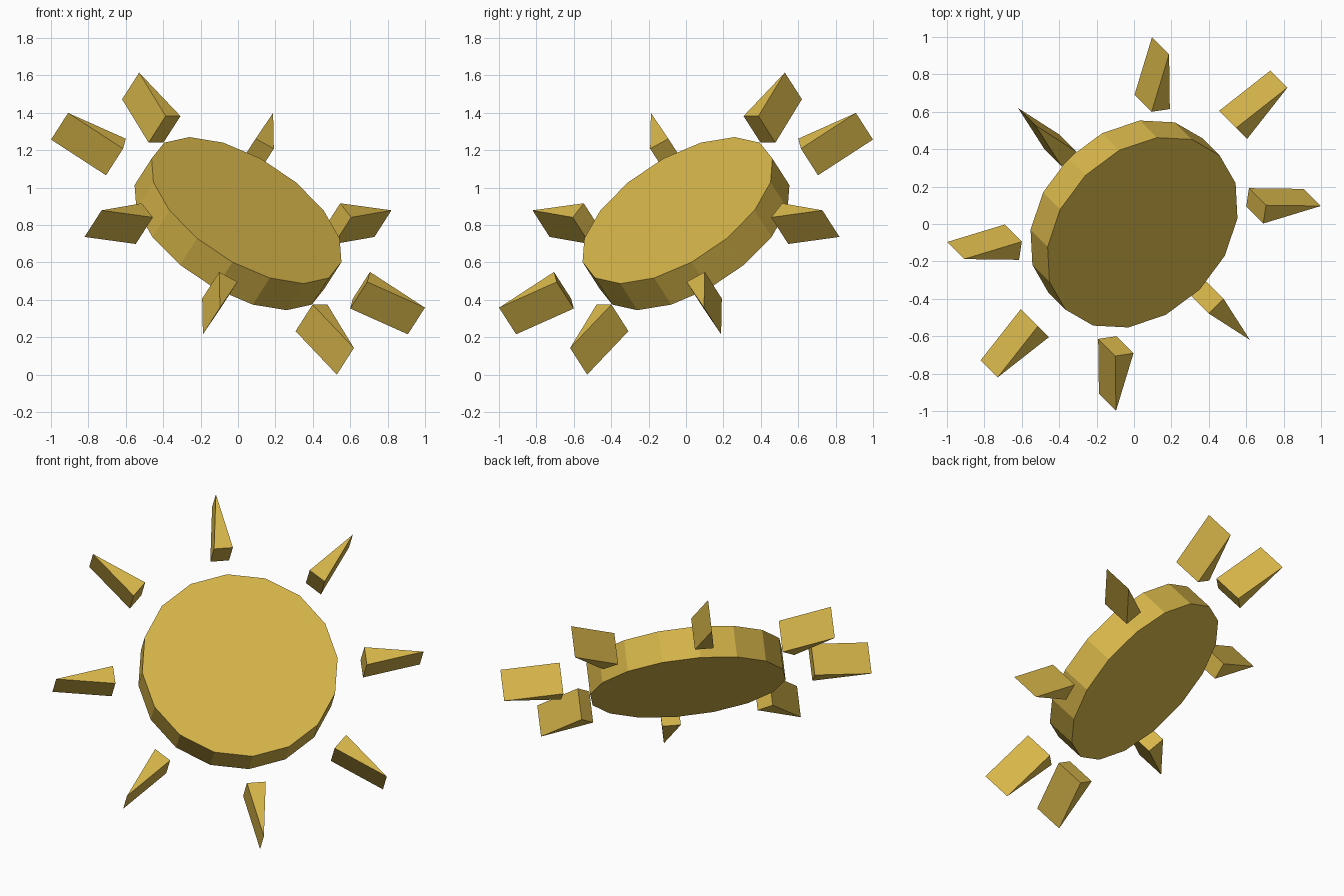
import bpy
import bmesh
from math import cos, sin, pi, radians
from mathutils import Matrix, Vector

cube = bpy.data.objects.get("Cube")
if cube:
    bpy.data.objects.remove(cube, do_unlink=True)

RAYS = 8
THICKNESS = 0.192
DISC_RADIUS = 0.583
RAY_INNER, RAY_OUTER, RAY_HALF_WIDTH = 0.75, 1.096, 0.056

# The whole sun is tilted about its centre
tilt = (Matrix.Translation((0, 0, 0.807))
        @ Matrix.Rotation(radians(45), 4, 'Z')
        @ Matrix.Rotation(radians(42.2), 4, 'X'))

gold = bpy.data.materials.new("gold")
gold.use_nodes = True
gold.diffuse_color = (0.68, 0.465, 0.068, 1)
gold.node_tree.nodes["Principled BSDF"].inputs["Base Color"].default_value = gold.diffuse_color


def slab(name, outline):
    """Extrude a flat outline to the shared thickness, centred on the sun's plane."""
    bm = bmesh.new()
    base = bm.faces.new([bm.verts.new((x, y, -THICKNESS / 2)) for x, y in outline])
    top = bmesh.ops.extrude_face_region(bm, geom=[base], use_keep_orig=True)
    moved = [v for v in top["geom"] if isinstance(v, bmesh.types.BMVert)]
    bmesh.ops.translate(bm, verts=moved, vec=Vector((0, 0, THICKNESS)))
    bmesh.ops.recalc_face_normals(bm, faces=bm.faces[:])
    mesh = bpy.data.meshes.new(name)
    bm.to_mesh(mesh)
    bm.free()
    mesh.materials.append(gold)
    obj = bpy.data.objects.new(name, mesh)
    bpy.context.collection.objects.link(obj)
    obj.matrix_world = tilt
    return obj


# Sixteen-sided disc
sides = RAYS * 2
slab("sun_disc", [(DISC_RADIUS * cos(2 * pi * i / sides),
                   DISC_RADIUS * sin(2 * pi * i / sides)) for i in range(sides)])

# Ring of pointed wedge rays
wedge = [(RAY_INNER, -RAY_HALF_WIDTH), (RAY_OUTER, 0), (RAY_INNER, RAY_HALF_WIDTH)]
for i in range(RAYS):
    ray = slab(f"sun_ray_{i + 1}", wedge)
    ray.matrix_world = tilt @ Matrix.Rotation(2 * pi * i / RAYS, 4, 'Z')
